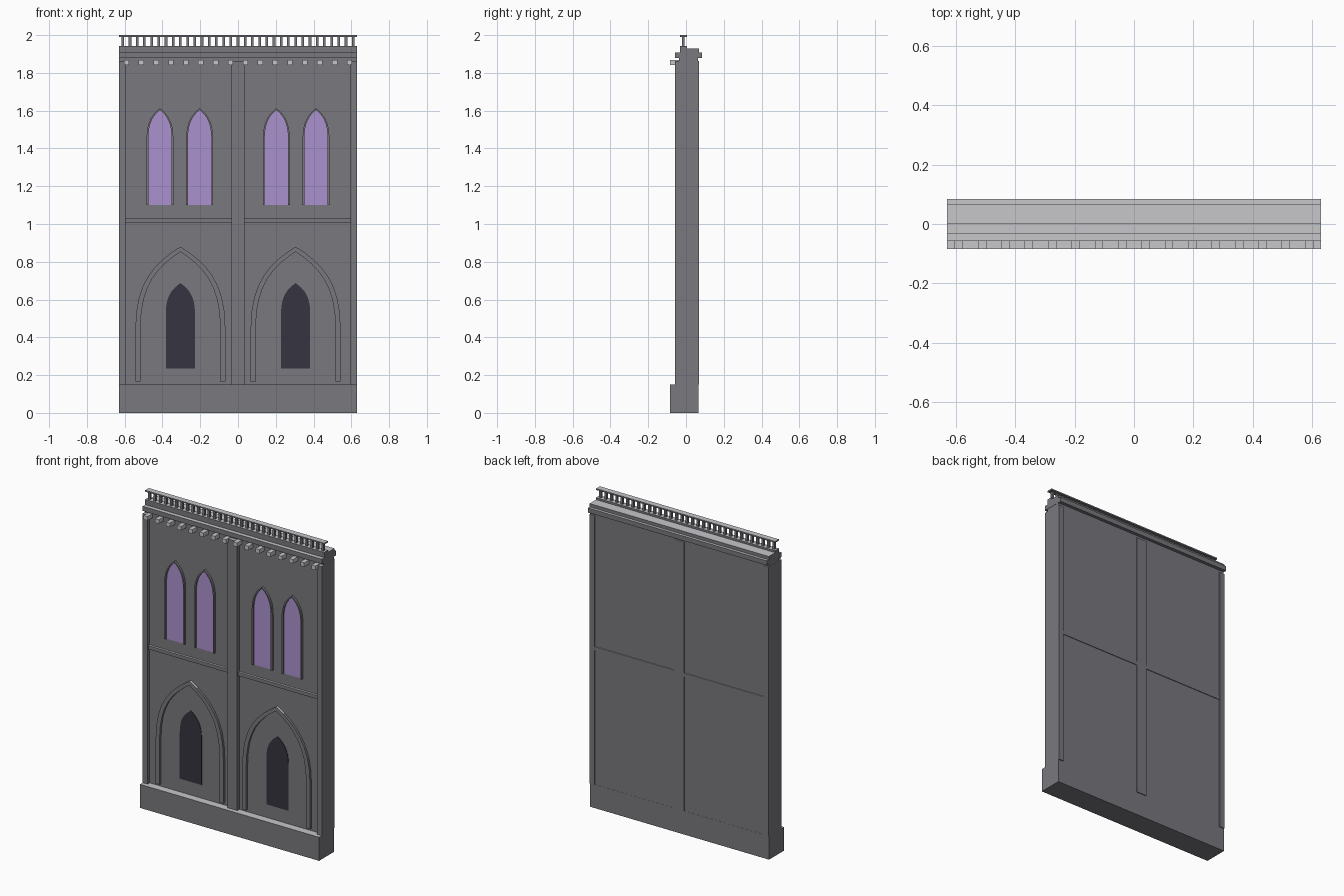
import bpy
import bmesh
from mathutils import Vector

cube = bpy.data.objects.get("Cube")
if cube:
    bpy.data.objects.remove(cube)


def material(name, r, g, b):
    m = bpy.data.materials.new(name)
    m.use_nodes = True
    m.diffuse_color = (r, g, b, 1)
    m.node_tree.nodes["Principled BSDF"].inputs["Base Color"].default_value = (r, g, b, 1)
    return m


STONE = material("grey_stone", 0.19, 0.19, 0.21)
LIGHT = material("light_stone", 0.57, 0.57, 0.6)
GLASS = material("violet_glass", 0.41, 0.29, 0.61)
DARK = material("dark_opening", 0.037, 0.033, 0.05)


def finish(name, bm, mats):
    """Make the object; a second material goes on the upward faces."""
    bmesh.ops.recalc_face_normals(bm, faces=bm.faces)
    if len(mats) > 1:
        for f in bm.faces:
            f.material_index = int(f.normal.z > 0.82)
    mesh = bpy.data.meshes.new(name)
    bm.to_mesh(mesh)
    bm.free()
    for m in mats:
        mesh.materials.append(m)
    ob = bpy.data.objects.new(name, mesh)
    bpy.context.scene.collection.objects.link(ob)
    return ob


def boxes(name, spans, y, z, mats=(STONE, LIGHT)):
    """Boxes over several x spans sharing one depth and height range."""
    bm = bmesh.new()
    for x0, x1 in spans:
        verts = bmesh.ops.create_cube(bm, size=1)["verts"]
        for v in verts:
            v.co = Vector(((x0, x1)[v.co.x > 0], y[v.co.y > 0], z[v.co.z > 0]))
    return finish(name, bm, mats)


def prism(name, outline, y0, y1, mats):
    """Extrude an outline in the x-z plane through depth."""
    bm = bmesh.new()
    face = bm.faces.new([bm.verts.new((x, y0, z)) for x, z in outline])
    new = bmesh.ops.extrude_face_region(bm, geom=[face])["geom"]
    for v in new:
        if isinstance(v, bmesh.types.BMVert):
            v.co.y = y1
    return finish(name, bm, mats)


def arch(cx, half, foot, spring, apex, steps=8):
    """Pointed arch outline from right foot over the apex to left foot."""
    rise = apex - spring
    ctrl = [(half, spring), (half, spring + 0.58 * rise),
            (0.55 * half, spring + 0.81 * rise), (0, apex)]
    side = [(half, foot)]
    for i in range(steps + 1):
        t = i / steps
        w = ((1 - t) ** 3, 3 * t * (1 - t) ** 2, 3 * t * t * (1 - t), t ** 3)
        side.append(tuple(sum(a * p[k] for a, p in zip(w, ctrl)) for k in (0, 1)))
    mirrored = [(-x, z) for x, z in reversed(side[:-1])]
    return [(cx + x, z) for x, z in side + mirrored]


def arch_band(name, cx, half, foot, spring, apex, width, y0, y1):
    outer = arch(cx, half, foot, spring, apex)
    inner = arch(cx, half - width, foot, spring, apex - width)
    return prism(name, outer + inner[::-1], y0, y1, (STONE, LIGHT))


W = 0.63
FRONT, BACK = -0.037, 0.064

# Main masses
full = [(-W, W)]
boxes("plinth", full, (-0.085, 0.065), (0, 0.15))
boxes("wall", [(-W + 0.001, W - 0.001)], (FRONT, BACK), (0.14, 1.89))
boxes("pilasters", [(-W, -0.595), (-0.035, 0.035), (0.595, W)], (-0.058, 0.07), (0.15, 1.862))
boxes("string_course", [(-0.595, -0.035), (0.035, 0.595)], (-0.05, 0.068), (1.005, 1.028))

# Cornice and corbels
boxes("cornice", full, (-0.058, 0.085), (1.878, 1.908))
boxes("parapet", full, (-0.033, 0.068), (1.908, 1.929))
pitch = 0.0787
corbels = [((i - 7.5) * pitch - 0.014, (i - 7.5) * pitch + 0.014) for i in range(16)]
boxes("corbels", corbels, (-0.085, FRONT), (1.841, 1.867), (LIGHT,))

# Balustrade
boxes("balustrade_base", full, (-0.033, 0.004), (1.929, 1.942))
count = 33
centres = [-0.61 + 1.22 * i / (count - 1) for i in range(count)]
boxes("balusters", [(c - 0.007, c + 0.007) for c in centres], (-0.022, -0.007), (1.94, 1.992))
boxes("balustrade_rail", full, (-0.033, 0.004), (1.991, 2.0))

# Openings of each bay
for side, s in (("left", 1), ("right", -1)):
    cx = s * 0.305
    arch_band(side + "_hood_arch", cx, 0.238, 0.165, 0.45, 0.88, 0.027, FRONT + 0.002, -0.052)
    prism(side + "_door", arch(cx, 0.077, 0.235, 0.53, 0.687), FRONT + 0.002, FRONT - 0.003, (DARK,))
    for place, x in (("inner", 0.203), ("outer", 0.413)):
        wx = s * x
        label = side + "_" + place + "_window"
        prism(label, arch(wx, 0.065, 1.1, 1.45, 1.603), FRONT + 0.002, FRONT - 0.003, (GLASS,))
        arch_band(label + "_frame", wx, 0.071, 1.1, 1.45, 1.613, 0.009, FRONT + 0.002, -0.051)
